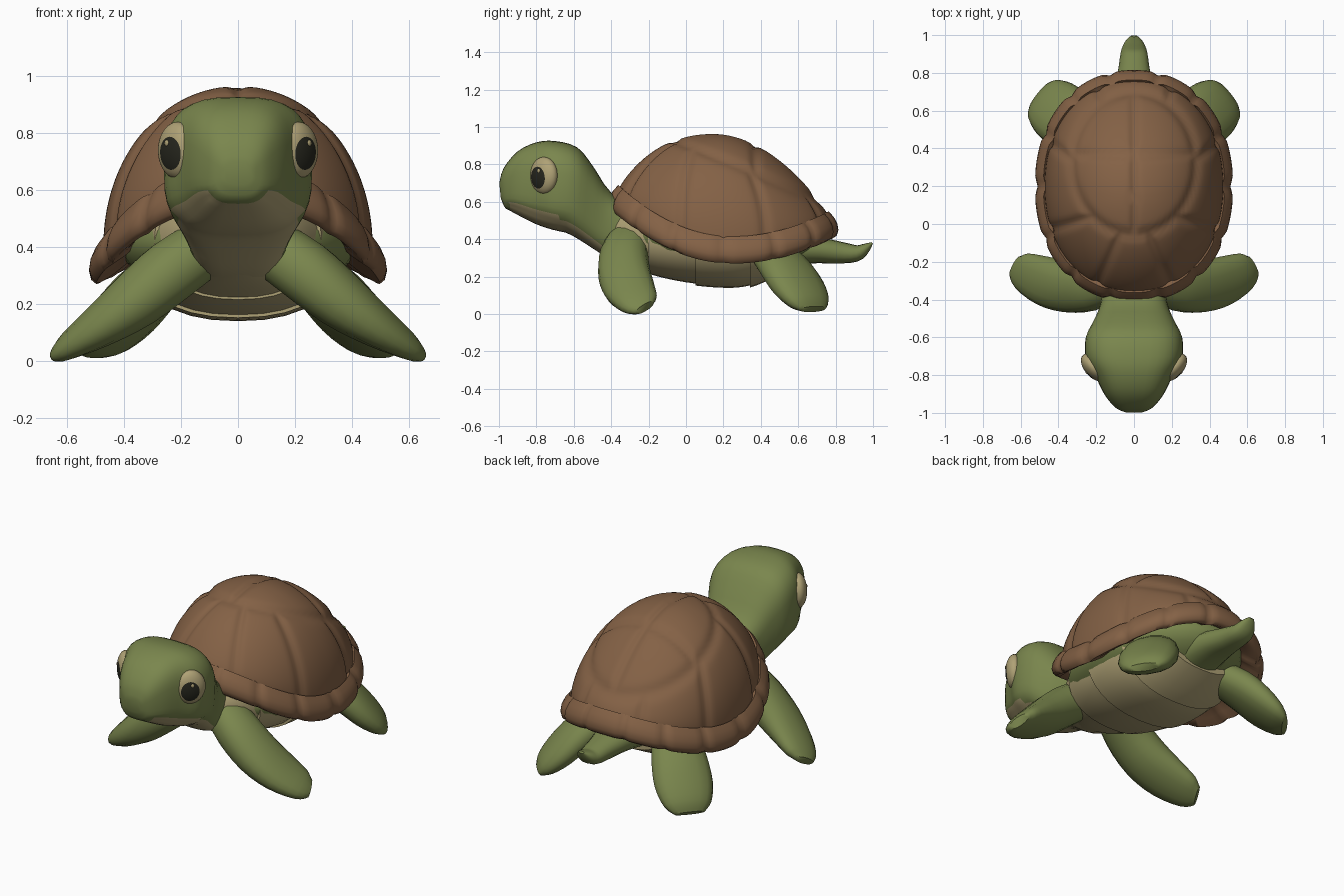
import bpy, bmesh
from math import sin, cos, pi, exp, hypot, radians, copysign
from mathutils import Vector, Matrix

cube = bpy.data.objects.get("Cube")
if cube:
    bpy.data.objects.remove(cube, do_unlink=True)


def material(name, rgb):
    m = bpy.data.materials.new(name)
    m.use_nodes = True
    col = (*rgb, 1.0)
    m.diffuse_color = col
    bsdf = next(n for n in m.node_tree.nodes if n.type == 'BSDF_PRINCIPLED')
    bsdf.inputs["Base Color"].default_value = col
    bsdf.inputs["Roughness"].default_value = 0.8
    return m


GREEN = material("skin green", (0.195, 0.24, 0.075))
BROWN = material("shell brown", (0.23, 0.12, 0.06))
CREAM = material("belly cream", (0.43, 0.36, 0.18))
DARK = material("pupil dark", (0.02, 0.02, 0.013))


def finish(name, bm, mats, angle=40):
    bmesh.ops.recalc_face_normals(bm, faces=bm.faces)
    me = bpy.data.meshes.new(name)
    bm.to_mesh(me)
    bm.free()
    for m in mats:
        me.materials.append(m)
    ob = bpy.data.objects.new(name, me)
    bpy.context.scene.collection.objects.link(ob)
    bpy.ops.object.select_all(action='DESELECT')
    ob.select_set(True)
    bpy.context.view_layer.objects.active = ob
    bpy.ops.object.shade_smooth_by_angle(angle=radians(angle))
    return ob


def refine(rows, k=3):
    """Catmull-Rom refinement of a list of number tuples."""
    out = []
    for i in range(len(rows) - 1):
        a, b = rows[max(i - 1, 0)], rows[i]
        c, d = rows[i + 1], rows[min(i + 2, len(rows) - 1)]
        for j in range(k):
            t = j / k
            out.append(tuple(
                q + 0.5 * t * (r - p + t * (2 * p - 5 * q + 4 * r - s + t * (3 * (q - r) + s - p)))
                for p, q, r, s in zip(a, b, c, d)))
    return out + [rows[-1]]


def power(v, n):
    return copysign(abs(v) ** (2 / n), v)


def skin(bm, rings, paint=None):
    """Join rings of points with quads and cap both ends."""
    loops = [[bm.verts.new(p) for p in r] for r in rings]
    seg = len(loops[0])
    for i in range(len(loops) - 1):
        for j in range(seg):
            k = (j + 1) % seg
            f = bm.faces.new((loops[i][j], loops[i][k], loops[i + 1][k], loops[i + 1][j]))
            if paint:
                f.material_index = paint(i, (j + 0.5) / seg * 2 * pi)
    for loop in (loops[0], loops[-1]):
        bm.faces.new(loop)


def ring(c, a, b, seg, n=2.0):
    angles = [2 * pi * j / seg for j in range(seg)]
    return [c + a * power(cos(t), n) + b * power(sin(t), n) for t in angles]


# Shell: a domed disc with a thick rim, soft grooves between the plates
def rim_low(y):
    return 0.27 + (0.62 if y < 0.25 else 0.42) * (y - 0.25) ** 2


def groove(d, width=0.022):
    return exp(-(d / width) ** 2)


def wedge(t, count, offset=0.0):
    """Angular distance to the nearest of evenly spaced seams."""
    step = 2 * pi / count
    return abs((t + offset + step / 2) % step - step / 2)


SEG = 168
RIM = [(0.70, 0.10), (0.86, 0.03), (0.95, 0.0), (0.985, 0.015), (1.0, 0.045),
       (0.99, 0.08), (0.96, 0.115), (0.915, 0.145)]
DOME = 34
heart = Vector((0, 0.18, 0.4))
rings = []
for row in range(len(RIM) + DOME):
    pts = []
    for j in range(SEG):
        t = 2 * pi * j / SEG
        ox, oy = 0.525 * power(cos(t), 2.15), 0.615 * power(sin(t), 2.15)
        base = rim_low(0.2 + oy)
        if row < len(RIM):
            s, h = RIM[row]
            p = Vector((ox * s, 0.2 + oy * s, base + h))
            cut = groove(wedge(t, 14) * 0.5) * 0.015
        else:
            s = sin((1 - (row - len(RIM)) / DOME) * pi / 2)
            q = 0.5 + 0.4 * sin(t) ** 2
            low = base + 0.135
            x, y = ox * 0.9 * s, 0.2 - 0.06 * (1 - s * s) + oy * 0.9 * s
            p = Vector((x, y, low + (0.965 - low) * max(0, 1 - s ** 2.05) ** q))
            e = hypot(x / 0.33, (y - 0.32) / 0.38)
            cut = groove((e - 1) * 0.33)
            if e > 1:
                cut = max(cut, groove(wedge(t, 8, pi / 8) * 0.45 * s))
            else:
                cut = max(cut, groove(x), groove(y - 0.37))
            cut = cut * 0.014
        pts.append(p + (heart - p).normalized() * cut)
    rings.append(pts)
bm = bmesh.new()
skin(bm, rings)
finish("shell", bm, [BROWN], 65)

# Soft body under the shell
bm = bmesh.new()
bmesh.ops.create_uvsphere(bm, u_segments=32, v_segments=16, radius=1,
                          matrix=Matrix.LocRotScale(Vector((0, 0.18, 0.42)), None,
                                                    Vector((0.42, 0.54, 0.2))))
finish("body", bm, [GREEN])

# Belly plates: y, bottom height, half width; each plate overlaps the next
belly = refine([(-0.43, 0.31, 0.13), (-0.3, 0.25, 0.24), (-0.1, 0.185, 0.34),
                (0.1, 0.145, 0.385), (0.3, 0.135, 0.385), (0.45, 0.18, 0.34),
                (0.6, 0.26, 0.25), (0.7, 0.32, 0.13)], 4)
for number, (first, last) in enumerate([(0, 6), (6, 11), (11, 17), (17, 23)]):
    rings = []
    for i in range(first, last + 1):
        y, z, w = belly[i]
        k = 1.0 - 0.04 * (i - first) / (last - first)
        rings.append(ring(Vector((0, y, 0.42)), Vector((w * k, 0, 0)),
                          Vector((0, 0, (0.42 - z) * k)), 32, 2.3))
    bm = bmesh.new()
    skin(bm, rings)
    finish("belly_plate_%d" % (number + 1), bm, [CREAM])

# Head and neck: top y, top z, bottom y, bottom z, half width
head = refine([(-0.998, 0.70, -0.99, 0.62, 0.05), (-0.975, 0.78, -0.965, 0.565, 0.10),
               (-0.9, 0.87, -0.91, 0.53, 0.155), (-0.8, 0.918, -0.81, 0.48, 0.205),
               (-0.7, 0.925, -0.72, 0.45, 0.255), (-0.58, 0.89, -0.62, 0.425, 0.255),
               (-0.49, 0.78, -0.52, 0.365, 0.21), (-0.4, 0.65, -0.42, 0.305, 0.175),
               (-0.2, 0.5, -0.25, 0.25, 0.16)])
rings = []
for ty, tz, by, bz, w in head:
    top, low = Vector((0, ty, tz)), Vector((0, by, bz))
    pts = ring((top + low) / 2, Vector((w, 0, 0)), (top - low) / 2, 36, 3.0)
    if -0.96 < ty < -0.6:
        # lower jaw sits inside the upper lip
        for j, p in enumerate(pts):
            if sin(2 * pi * j / 36) < -0.6:
                p.x *= 0.96
                p.y += 0.01
    rings.append(pts)
bm = bmesh.new()
skin(bm, rings, lambda i, a: int(i > 3 and sin(a) < (-0.55 if i < 13 else -0.62)))
finish("head_and_neck", bm, [GREEN, CREAM])


# Limbs and tail: centre x, y, z, half width, half thickness
def limb(name, rows, side, across):
    rows = refine(rows)
    centres = [Vector((r[0] * side, r[1], r[2])) for r in rows]
    across = Vector((across[0] * side, across[1], 0))
    rings = []
    for i, r in enumerate(rows):
        run = (centres[min(i + 1, len(rows) - 1)] - centres[max(i - 1, 0)]).normalized()
        a = (across - run * across.dot(run)).normalized()
        rings.append(ring(centres[i], a * r[3], run.cross(a) * r[4], 16, 2.2))
    bm = bmesh.new()
    skin(bm, rings)
    finish(name, bm, [GREEN], 50)


FRONT = [(0.10, -0.29, 0.41, 0.11, 0.10), (0.23, -0.33, 0.32, 0.13, 0.11),
         (0.36, -0.33, 0.215, 0.14, 0.10), (0.48, -0.30, 0.13, 0.135, 0.075),
         (0.59, -0.25, 0.06, 0.105, 0.046), (0.632, -0.22, 0.034, 0.06, 0.024)]
BACK = [(0.20, 0.42, 0.36, 0.11, 0.08), (0.32, 0.525, 0.25, 0.155, 0.09),
        (0.405, 0.60, 0.145, 0.165, 0.08), (0.47, 0.655, 0.065, 0.135, 0.055),
        (0.50, 0.68, 0.026, 0.085, 0.022)]
TAIL = [(0, 0.45, 0.34, 0.16, 0.10), (0, 0.66, 0.345, 0.12, 0.075),
        (0, 0.81, 0.33, 0.085, 0.06), (0, 0.91, 0.325, 0.07, 0.045),
        (0, 0.96, 0.352, 0.05, 0.027), (0, 0.995, 0.38, 0.018, 0.006)]
limb("tail", TAIL, 1, (1, 0))

for label, side in (("left", 1), ("right", -1)):
    limb(label + "_front_flipper", FRONT, side, (0.25, 1))
    limb(label + "_back_flipper", BACK, side, (-0.6, 0.8))

    # Eye: flattened ball whose pole looks outward and forward
    look = Vector((0.75 * side, -0.66, 0))
    flat = Vector((0.66 * side, 0.75, 0))
    up = Vector((0, 0, 1))
    place = Matrix.Translation((0.212 * side, -0.76, 0.74)) @ Matrix(
        (flat * 0.088, up * 0.1, look * 0.05)).transposed().to_4x4()
    bm = bmesh.new()
    bmesh.ops.create_uvsphere(bm, u_segments=28, v_segments=20, radius=1)
    # tip the pole so the pupil sits a little low and forward
    bmesh.ops.rotate(bm, verts=bm.verts, matrix=Matrix.Rotation(0.13, 3, 'X'))
    bmesh.ops.rotate(bm, verts=bm.verts, matrix=Matrix.Rotation(-0.1, 3, 'Y'))
    pupil = Vector((-0.1, -0.13, 1)).normalized()
    for f in bm.faces:
        f.material_index = int(f.calc_center_median().dot(pupil) > 0.8)
    bm.transform(place)
    finish(label + "_eye", bm, [CREAM, DARK])

    # Eye glint
    bm = bmesh.new()
    bmesh.ops.create_uvsphere(bm, u_segments=12, v_segments=6, radius=0.12)
    bm.transform(place @ Matrix.Translation((0.05, 0.25, 0.92)))
    finish(label + "_eye_glint", bm, [CREAM])
